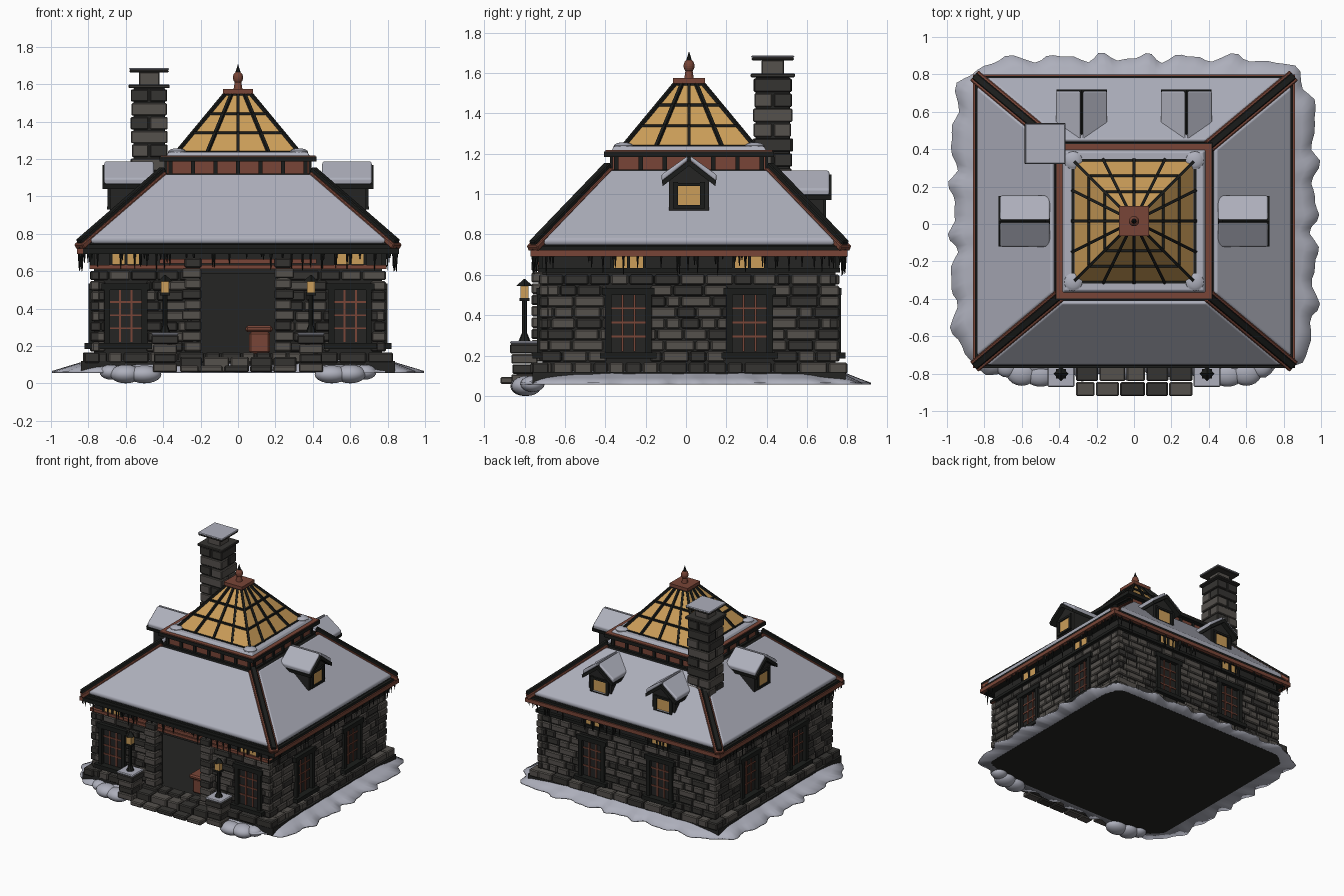
import bpy, bmesh, math, random
from mathutils import Matrix, Vector

random.seed(4)
if "Cube" in bpy.data.objects:
    bpy.data.objects.remove(bpy.data.objects["Cube"])


def material(name, r, g, b):
    m = bpy.data.materials.new(name)
    m.use_nodes = True
    m.diffuse_color = (r, g, b, 1)
    m.node_tree.nodes["Principled BSDF"].inputs["Base Color"].default_value = (r, g, b, 1)
    return m


SNOW = material("snow", .42, .43, .5)
STONE = material("grey stone", .09, .082, .073)
DARK = material("dark stone", .036, .034, .031)
MORTAR = material("mortar", .018, .018, .017)
IRON = material("black iron", .011, .012, .011)
WOOD = material("red brown wood", .19, .06, .038)
GLOW = material("amber glass", .6, .34, .1)

CY = .015                                   # building centre in y
BACK, LEFT, FRONT, RIGHT = range(4)


def side(k):
    """Frame of one facade: x along it, y outwards, z up."""
    return Matrix.Translation((0, CY, 0)) @ Matrix.Rotation(k * math.pi / 2, 4, 'Z')


class Part:
    def __init__(self, name, *mats, frame=Matrix()):
        self.name, self.mats, self.frame, self.bm = name, mats, frame, bmesh.new()

    def paint(self, verts, mat):
        for f in {f for v in verts for f in v.link_faces}:
            f.material_index = mat

    def box(self, lo, hi, mat=0):
        lo, hi = Vector(lo), Vector(hi)
        m = self.frame @ Matrix.Translation((lo + hi) / 2) @ Matrix.Diagonal((*(hi - lo), 1))
        self.paint(bmesh.ops.create_cube(self.bm, size=1, matrix=m)["verts"], mat)

    def bar(self, a, b, w, h, mat=0):
        a, b = Vector(a), Vector(b)
        m = self.frame @ Matrix.Translation((a + b) / 2) @ (b - a).to_track_quat('Y', 'Z').to_matrix().to_4x4()
        m = m @ Matrix.Diagonal((w, (b - a).length, h, 1))
        self.paint(bmesh.ops.create_cube(self.bm, size=1, matrix=m)["verts"], mat)

    def cone(self, base, r0, r1, height, mat=0, sides=8):
        m = self.frame @ Matrix.Translation(Vector(base) + Vector((0, 0, height / 2)))
        self.paint(bmesh.ops.create_cone(self.bm, cap_ends=True, segments=sides, radius1=r0,
                                         radius2=r1, depth=height, matrix=m)["verts"], mat)

    def ball(self, at, size, mat=0):
        m = self.frame @ Matrix.Translation(at) @ Matrix.Diagonal((*size, 1))
        self.paint(bmesh.ops.create_uvsphere(self.bm, u_segments=20, v_segments=10, radius=1,
                                             matrix=m)["verts"], mat)

    def hull(self, points, mat=0):
        vs = [self.bm.verts.new(self.frame @ Vector(p)) for p in points]
        bmesh.ops.convex_hull(self.bm, input=vs)
        self.paint(vs, mat)

    def frustum(self, x0, y0, z0, x1, y1, z1, mat=0):
        self.hull([(sx * x, CY + sy * y, z) for x, y, z in ((x0, y0, z0), (x1, y1, z1))
                   for sx in (-1, 1) for sy in (-1, 1)], mat)

    def done(self, bevel=0, segments=1, smooth=False):
        bmesh.ops.dissolve_limit(self.bm, angle_limit=.01, verts=self.bm.verts, edges=self.bm.edges,
                                 delimit={'MATERIAL'})
        bmesh.ops.recalc_face_normals(self.bm, faces=self.bm.faces)
        for f in self.bm.faces:
            f.smooth = smooth
        me = bpy.data.meshes.new(self.name)
        self.bm.to_mesh(me)
        self.bm.free()
        for m in self.mats:
            me.materials.append(m)
        ob = bpy.data.objects.new(self.name, me)
        bpy.context.collection.objects.link(ob)
        if bevel:
            mod = ob.modifiers.new("bevel", 'BEVEL')
            mod.width, mod.segments, mod.harden_normals = bevel, segments, smooth
        return ob


# Ground: base plate, wavy snow skirt, mounds
p = Part("base_plate", MORTAR)
p.box((-.84, -.76, .058), (.84, .79, .12))
p.done()

p = Part("snow_skirt", SNOW)
N, rings = 180, []
for hx, back, front, z, wave in ((.8, .75, .74, .06, 0), (.968, .875, .83, .056, 1), (.968, .875, .83, .066, 1),
                                 (.9, .82, .79, .09, .6), (.8, .75, .74, .125, 0)):
    ring = []
    for i in range(N):
        a = math.tau * i / N
        c, s = math.cos(a), math.sin(a)
        r = (abs(c / hx) ** 7 + abs(s / (back if s > 0 else front)) ** 7) ** (-1 / 7)
        r += wave * (.019 * math.sin(26 * a) + .012 * math.sin(43 * a + 1))
        ring.append(p.bm.verts.new((r * c, CY + r * s, z)))
    rings.append(ring)
for lo, hi in zip(rings, rings[1:]):
    for i in range(N):
        p.bm.faces.new((lo[i], lo[i - 1], hi[i - 1], hi[i]))
p.done(smooth=True)

p = Part("snow_mounds", SNOW)
for s in (-1, 1):
    p.ball((s * .6, -.79, .05), (.085, .075, .05))
    p.ball((s * .5, -.8, .048), (.09, .07, .048))
    p.ball((s * .68, -.76, .06), (.06, .06, .04))
p.done(smooth=True)

# Wall core with an open doorway
p = Part("wall_core", MORTAR)
p.box((-.77, -.71, .1), (.77, .74, .16))
for s in (-1, 1):
    p.box((s * .77, -.71, .1), (s * .72, .74, .72))
    p.box((s * .2, -.71, .1), (s * .77, -.66, .72))
p.box((-.77, .69, .1), (.77, .74, .72))
p.box((-.2, -.71, .585), (.2, -.66, .72))
p.done()

# Stone courses, windows, clerestory and icicles on each facade
for k, label in enumerate(("back", "left", "front", "right")):
    across = k in (LEFT, RIGHT)
    L, D = (.745, .79) if across else (.79, .745)
    spots = (-.6, .6) if k == FRONT else (-.3, .3)
    holes = [(u - .11, u + .11, .17, .53) for u in spots]
    if k == FRONT:
        holes.append((-.2, .2, .1, .59))
    p = Part(label + "_stones", STONE, DARK, frame=side(k))
    for row in range(9):
        z, h = (.11, .055) if row == 0 else (.17 + .0545 * (row - 1), .05)
        out = D + .04 if row == 0 else D
        edge = L + .04 if row == 0 else L
        u = -edge
        while u < edge - .02:
            w = min(random.uniform(.07, .16), edge - u)
            spans = [(u, u + w - .007)]
            for a, b, z0, z1 in holes:
                if row and z + h > z0 + .01 and z < z1 - .01:
                    spans = [q for x, y in spans for q in ((x, min(y, a)), (max(x, b), y)) if q[1] - q[0] > .012]
            for x, y in spans:
                p.box((x, D - .05, z), (y, out - random.uniform(0, .012), z + h),
                      int(random.random() < (.6 if k == FRONT else .4)))
            u += w
    p.done(.007)

    p = Part(label + "_windows", IRON, WOOD, frame=side(k))
    for u in spots:
        for s in (-1, 1):
            p.box((u + s * .085, D - .04, .19), (u + s * .115, D + .008, .53))
            p.box((u + s * .03 - .005, D - .03, .22), (u + s * .03 + .005, D - .012, .5), 1)
        for z in (.29, .36, .43):
            p.box((u - .09, D - .03, z), (u + .09, D - .014, z + .009), 1)
        p.box((u - .13, D - .04, .5), (u + .13, D + .01, .535))
        p.box((u - .14, D - .04, .185), (u + .14, D + .03, .215))
    p.done()

    p = Part(label + "_clerestory", GLOW, IRON, WOOD, frame=side(k))
    for u in spots:
        p.box((u - .08, D - .04, .635), (u + .08, D - .008, .7))
        for s in (-1, 0, 1):
            p.box((u + s * .08 - .008, D - .04, .62), (u + s * .08 + .008, D, .71), 1)
    p.box((-L, D - .04, .612), (L, D + .004, .634), 2 if k == FRONT else 1)
    if k == FRONT:
        p.box((-.42, D - .04, .64), (.42, D + .004, .665), 2)
    p.done()

    E, W = (.85, .775) if across else (.775, .85)
    p = Part(label + "_icicles", IRON, frame=side(k))
    for i in range(44):
        drop = random.uniform(.025, .11)
        p.cone((random.uniform(-W, W), E - random.uniform(0, .02), .705 - drop), .0015, .008, drop, sides=5)
    p.done()

    # Roof slope: fascia and thick snow slab
    p = Part(label + "_fascia", WOOD, IRON, frame=side(k))
    p.box((-W - .01, E - .02, .692), (W + .01, E + .01, .722), int(k == FRONT))
    p.box((-W, E - .03, .722), (W, E, .742), 1)
    p.done()
    p = Part(label + "_roof_snow", SNOW, frame=side(k))
    pts = []
    for t in (.05, .98):
        for s in (-1, 1):
            for h in (0, .034):
                pts.append((s * (W + t * (.41 - W) - .03), E + t * (.41 - E) + h / 2, .72 + .38 * t + h))
    p.hull(pts)
    p.done(.018, 3, True)

# Roof body and hips
p = Part("roof_body", IRON)
p.frustum(.85, .775, .7, .85, .775, .724)
p.frustum(.85, .775, .724, .4, .4, 1.11)
p.done()
p = Part("roof_hips", IRON, WOOD)
for sx in (-1, 1):
    for sy in (-1, 1):
        a, b = Vector((sx * .85, CY + sy * .775, .73)), Vector((sx * .4, CY + sy * .4, 1.12))
        p.bar(a, b, .07, .03, 1)
        p.bar(a + Vector((0, 0, .025)), b + Vector((0, 0, .025)), .04, .03)
p.done(.005)

# Collar under the glass lantern roof
p = Part("collar", WOOD, IRON)
p.frustum(.38, .38, 1.08, .38, .38, 1.19)
p.frustum(.42, .42, 1.185, .42, .42, 1.212, 1)
p.frustum(.414, .414, 1.212, .414, .414, 1.219)
for k in range(4):
    p.frame = side(k)
    for i in range(-3, 4):
        p.box((i * .12 - .011, .37, 1.1), (i * .12 + .011, .392, 1.19), 1)
    p.box((-.4, .37, 1.1), (.4, .4, 1.122), 1)
p.done()
p = Part("collar_snow", SNOW)
p.frustum(.385, .385, 1.215, .37, .37, 1.238)
for sx in (-1, 1):
    for sy in (-1, 1):
        p.ball((sx * .325, CY + sy * .325, 1.235), (.05, .05, .022))
p.done(.008, 2, True)

# Glass pyramid, glazing bars and finial
p = Part("glass_roof", GLOW)
p.frustum(.33, .33, 1.225, .065, .065, 1.545)
p.done()
p = Part("glazing_bars", IRON)
for k in range(4):
    p.frame = side(k)
    for f in (-1, -.5, 0, .5):
        p.bar((f * .332, .332, 1.23), (f * .067, .067, 1.55), .016, .016)
    for t in (.02, .34, .66):
        r = .332 - .265 * t
        p.bar((-r, r, 1.23 + .32 * t), (r, r, 1.23 + .32 * t), .013, .013)
p.done()
p = Part("finial", WOOD, IRON)
p.frustum(.07, .07, 1.53, .07, .07, 1.55, 1)
p.frustum(.08, .08, 1.548, .08, .08, 1.574)
p.cone((0, CY, 1.57), .024, .018, .04, 0, 12)
p.ball((0, CY, 1.635), (.027, .027, .034))
p.cone((0, CY, 1.66), .015, .001, .045, 1)
p.done()

# Chimney
X, Y = -.475, .43
p = Part("chimney", STONE, DARK, MORTAR, SNOW)
p.box((X - .085, Y - .085, .8), (X + .085, Y + .085, 1.58), 2)
for row in range(10):
    z = .84 + row * .074
    for s in (-1, 1):
        r, q, m = random.uniform(.09, .1), random.uniform(.09, .1), int(random.random() < .4)
        lo, hi = ((.005, -q), (r, q)) if row % 2 else ((-q, .005), (q, r))
        p.box((X + s * lo[0], Y + s * lo[1], z), (X + s * hi[0], Y + s * hi[1], z + .066), m)
for r, z0, z1, m in ((.11, 1.578, 1.598, 1), (.055, 1.59, 1.665, 0), (.105, 1.662, 1.676, 1), (.108, 1.676, 1.686, 3)):
    p.box((X - r, Y - r, z0), (X + r, Y + r, z1), m)
p.done(.005)

# Dormers
for name, k, u, d, top in (("left", LEFT, 0, .72, 1.19), ("right", RIGHT, 0, .72, 1.19),
                           ("back_left", BACK, .28, .7, 1.12), ("back_right", BACK, -.28, .7, 1.12)):
    f = side(k) @ Matrix.Translation((u, d, top))
    p = Part(name + "_dormer", IRON, GLOW, MORTAR, frame=f)
    p.hull([(x, y, z) for y in (-.27, -.035) for x, z in ((-.1, -.27), (.1, -.27), (.1, -.12), (-.1, -.12), (0, -.03))], 2)
    p.box((-.055, -.04, -.25), (.055, -.03, -.145), 1)
    for s in (-1, 1):
        p.box((s * .055, -.04, -.26), (s * .08, -.022, -.13))
        p.hull([(s * x, y, z) for y in (-.25, .005) for x, z in ((0, -.022), (0, -.05), (.13, -.15), (.135, -.125))])
    for z in (-.26, -.15):
        p.box((-.08, -.04, z), (.08, -.02, z + .016))
    p.done()
    p = Part(name + "_dormer_snow", SNOW, frame=f)
    for s in (-1, 1):
        p.hull([(s * x, y, z) for y in (-.27, -.004) for x, z in ((.006, 0), (.006, -.025), (.134, -.128), (.138, -.095))])
    p.done(.012, 3, True)

# Entrance: piers, steps, pedestals with lamps, stool
p = Part("door_piers", STONE, DARK)
for s in (-1, 1):
    for i in range(9):
        w = .3 if i % 2 else .285
        p.box((s * .195, -.765, .17 + i * .056), (s * w, -.68, .222 + i * .056), i % 3 // 2)
p.done(.007)
p = Part("front_steps", STONE, DARK)
for y0, y1, z in ((-.84, -.75, .14), (-.92, -.845, .095)):
    u = -.31
    while u < .29:
        w = min(random.uniform(.09, .15), .32 - u)
        p.box((u, y0, .06), (u + w - .007, y1, z), int(random.random() < .3))
        u += w
p.done(.007)
for s, label in ((-1, "right"), (1, "left")):
    x, y = s * .39, -.8
    p = Part(label + "_pedestal", STONE, DARK, SNOW)
    for i, r in enumerate((.065, .06, .065, .072)):
        p.box((x - r, y - r, .06 + i * .05), (x + r, y + r, .107 + i * .05), i % 2)
    p.box((x - .072, y - .072, .257), (x + .072, y + .072, .272), 2)
    p.done(.006)
    p = Part(label + "_lamp", IRON, GLOW)
    p.cone((x, y, .27), .03, .014, .04)
    p.cone((x, y, .3), .013, .013, .17)
    p.box((x - .026, y - .026, .47), (x + .026, y + .026, .485))
    p.box((x - .021, y - .021, .485), (x + .021, y + .021, .545), 1)
    p.cone((x, y, .545), .04, .004, .035, 0, 4)
    p.done()
p = Part("stool", WOOD)
p.box((.06, -.66, .16), (.17, -.56, .275))
p.box((.04, -.68, .275), (.185, -.54, .308))
p.done(.01)
